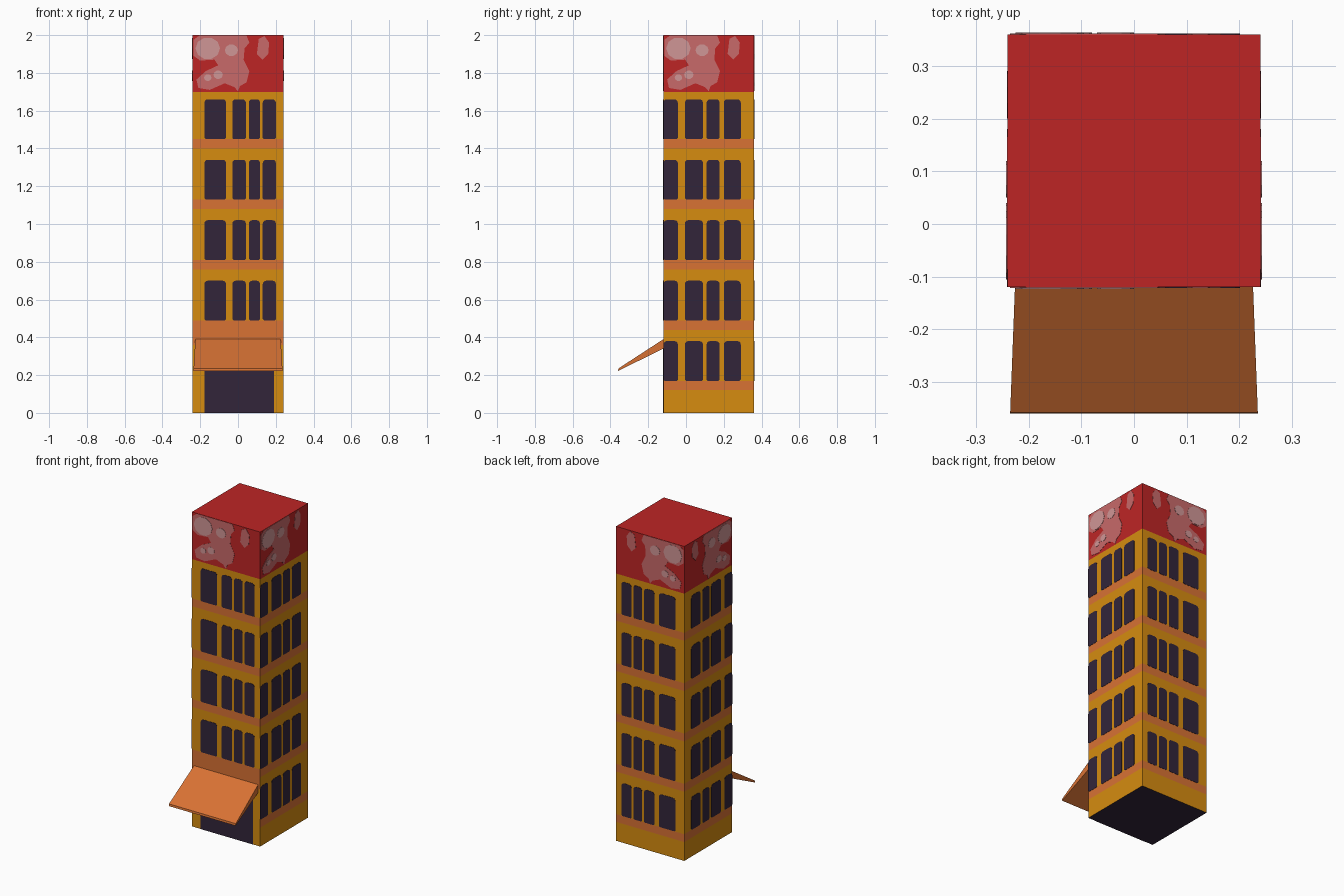
import bpy, bmesh, math
from mathutils import Vector

if "Cube" in bpy.data.objects:
    bpy.data.objects.remove(bpy.data.objects["Cube"])

HALF, CY = 0.24, 0.12          # tower half width and its y centre
E = 0.0015                     # plate thickness


def material(name, hex_code):
    srgb = [int(hex_code[i:i + 2], 16) / 255 for i in (0, 2, 4)]
    lin = [c / 12.92 if c <= 0.04045 else ((c + 0.055) / 1.055) ** 2.4 for c in srgb]
    m = bpy.data.materials.new(name)
    m.diffuse_color = (*lin, 1)
    m.use_nodes = True
    m.node_tree.nodes["Principled BSDF"].inputs["Base Color"].default_value = m.diffuse_color
    return m


amber = material("amber_wall", "D68C10")
orange = material("orange_band", "D87234")
red = material("red_top", "BE2525")
dark = material("dark_window", "32253A")
pink = material("faded_pink", "C86A6A")
pale = material("pale_pink", "D09696")


def finish(name, bm, mats):
    bmesh.ops.recalc_face_normals(bm, faces=bm.faces)
    me = bpy.data.meshes.new(name)
    bm.to_mesh(me)
    bm.free()
    for m in mats:
        me.materials.append(m)
    ob = bpy.data.objects.new(name, me)
    bpy.context.collection.objects.link(ob)
    return ob


def on_wall(side, u, z, out):
    d = HALF + out
    return {"front": Vector((u, CY - d, z)), "back": Vector((u, CY + d, z)),
            "right": Vector((d, CY + u, z)), "left": Vector((-d, CY + u, z))}[side]


def add_plate(bm, side, outline, out=E):
    # thin prism lying on one wall
    face = bm.faces.new([bm.verts.new(on_wall(side, u, z, out)) for u, z in outline])
    n = on_wall(side, 0, 0, 0) - on_wall(side, 0, 0, out)
    ext = bmesh.ops.extrude_face_region(bm, geom=[face], use_keep_orig=True)
    verts = [v for v in ext["geom"] if isinstance(v, bmesh.types.BMVert)]
    bmesh.ops.translate(bm, verts=verts, vec=n)


def window_outline(u0, u1, z0, z1, r=0.018):
    # straight sides, rounded upper corners, slightly eased lower corners
    pts = [(u0, z0 + 0.006), (u0 + 0.006, z0), (u1 - 0.006, z0), (u1, z0 + 0.006)]
    for cu, start in ((u1 - r, 0), (u0 + r, 90)):
        for k in range(4):
            a = math.radians(start + 30 * k)
            pts.append((cu + r * math.cos(a), z1 - r + r * math.sin(a)))
    return pts


# tower: one box sliced at floor bands, coloured by height and direction
bands = [(0.12, 0.17), (0.44, 0.49), (0.76, 0.81), (1.08, 1.13), (1.40, 1.45)]
bm = bmesh.new()
bmesh.ops.create_cube(bm, size=1)
for v in bm.verts:
    v.co = (v.co.x * 0.48, v.co.y * 0.48 + CY, v.co.z * 2 + 1)
for z in [h for b in bands for h in b] + [0.36, 1.70]:
    bmesh.ops.bisect_plane(bm, geom=bm.verts[:] + bm.edges[:] + bm.faces[:],
                           plane_co=(0, 0, z), plane_no=(0, 0, 1))
bm.normal_update()
for f in bm.faces:
    z = f.calc_center_median().z
    front = f.normal.y < -0.5
    if f.normal.z < -0.5:
        f.material_index = 3
    elif z > 1.70:
        f.material_index = 2
    elif front and z < 0.49:
        f.material_index = 1 if z > 0.36 else 0
    else:
        f.material_index = int(any(a < z < b for a, b in bands))
finish("tower", bm, [amber, orange, red, dark])

# windows: one single and a group of three per floor
spans_front = [(-0.178, -0.063), (-0.03, 0.042), (0.057, 0.117), (0.131, 0.201)]
spans_side = [(-0.24, -0.163), (-0.126, -0.03), (-0.011, 0.058), (0.08, 0.17)]
for side in ("front", "back", "right", "left"):
    bm = bmesh.new()
    spans = spans_front if side in ("front", "back") else spans_side
    for floor, (_, z0) in enumerate(bands):
        if side == "front" and floor == 0:
            continue
        for u0, u1 in spans:
            add_plate(bm, side, window_outline(u0, u1, z0, z0 + 0.21))
    finish(side + "_windows", bm, [dark])

# doorway
bm = bmesh.new()
add_plate(bm, "front", [(-0.178, 0), (0.19, 0), (0.19, 0.345), (-0.178, 0.345)])
finish("doorway", bm, [dark])

# worn paint patches on the red top
patch = [(-0.235, 1.975), (-0.205, 1.998), (0.045, 1.998), (0.06, 1.96), (0.035, 1.93),
         (0.03, 1.87), (0.06, 1.81), (0.045, 1.75), (0.01, 1.73), (0, 1.703),
         (-0.02, 1.725), (-0.07, 1.745), (-0.15, 1.71), (-0.21, 1.72), (-0.22, 1.765),
         (-0.17, 1.81), (-0.105, 1.84), (-0.125, 1.87), (-0.2, 1.865), (-0.235, 1.89)]
small_patch = [(0.1, 1.9), (0.13, 1.87), (0.16, 1.9), (0.165, 1.96), (0.14, 1.995), (0.11, 1.98)]
spots = [(-0.16, 1.93, 0.065), (-0.035, 1.92, 0.035), (-0.105, 1.79, 0.025), (-0.16, 1.775, 0.02)]
bm, bm2 = bmesh.new(), bmesh.new()
for side in ("front", "back", "right", "left"):
    add_plate(bm, side, patch)
    add_plate(bm, side, small_patch)
    for u, z, r in spots:
        ring = [(u + r * math.cos(k * math.pi / 5), z + 0.9 * r * math.sin(k * math.pi / 5))
                for k in range(10)]
        add_plate(bm2, side, ring, 2 * E)
finish("worn_patches", bm, [pink])
finish("worn_spots", bm2, [pale])

# awning: tapered slab sloping down from the front wall
bm = bmesh.new()
profile = [(-0.12, 0.39, 0.226), (-0.358, 0.235, 0.235), (-0.36, 0.222, 0.235), (-0.12, 0.34, 0.226)]
left, right = ([bm.verts.new((s * w, y, z)) for y, z, w in profile] for s in (-1, 1))
bm.faces.new(left)
bm.faces.new(right)
for i in range(4):
    j = (i + 1) % 4
    bm.faces.new((left[i], left[j], right[j], right[i]))
finish("awning", bm, [orange])
